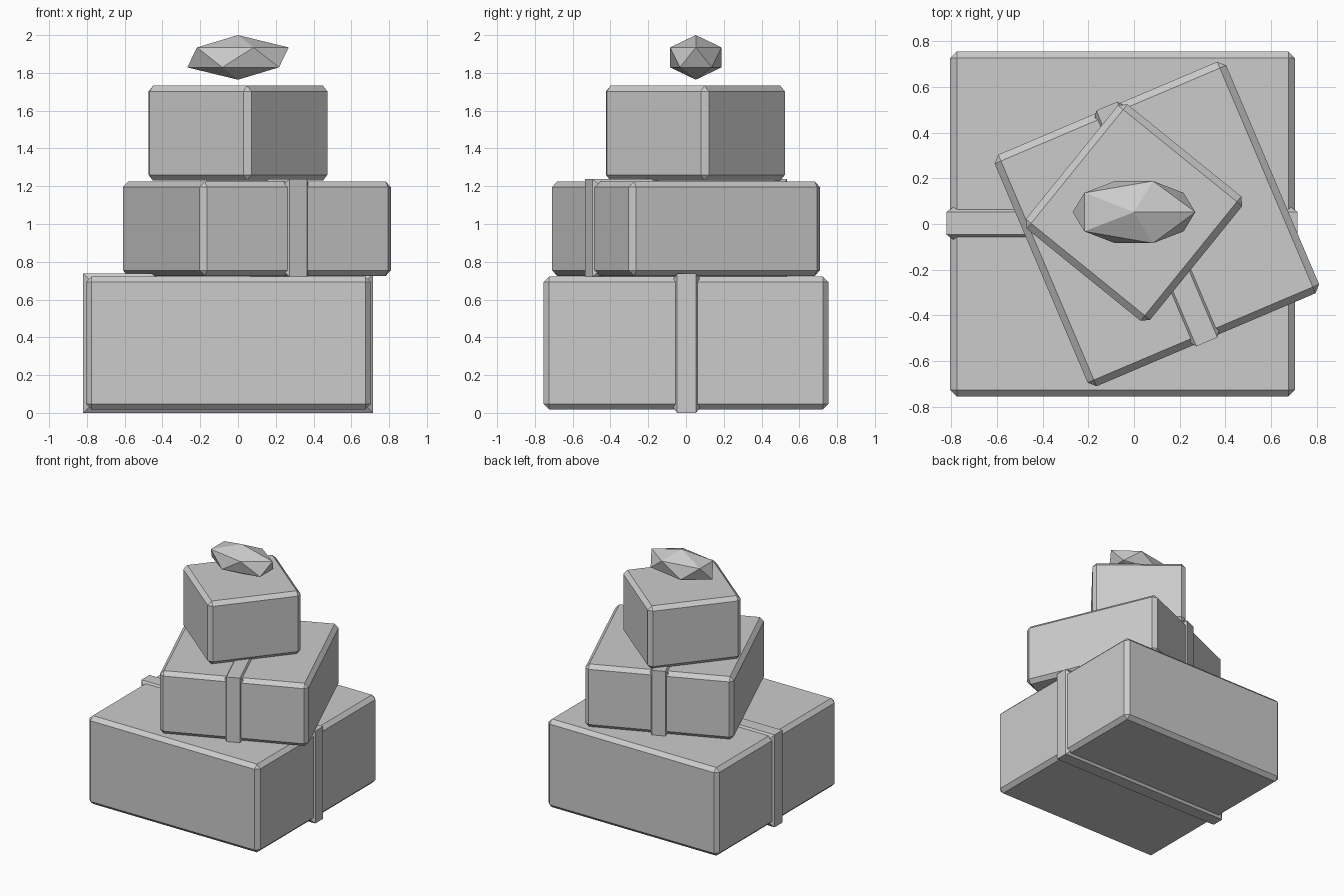
import bpy, bmesh, math

if "Cube" in bpy.data.objects:
    bpy.data.objects.remove(bpy.data.objects["Cube"])

grey = bpy.data.materials.new("light_grey")
grey.diffuse_color = (0.6, 0.6, 0.6, 1)
grey.use_nodes = True
grey.node_tree.nodes["Principled BSDF"].inputs["Base Color"].default_value = grey.diffuse_color


def make(name, bm, loc, angle=0):
    bmesh.ops.recalc_face_normals(bm, faces=bm.faces[:])
    me = bpy.data.meshes.new(name)
    bm.to_mesh(me)
    bm.free()
    me.materials.append(grey)
    ob = bpy.data.objects.new(name, me)
    ob.location = loc
    ob.rotation_euler.z = math.radians(angle)
    bpy.context.collection.objects.link(ob)
    return ob


# Gift box: a block with one flat chamfer on every edge
def box(name, size, z0, z1, x, y, angle=0, chamfer=0.03):
    bm = bmesh.new()
    bmesh.ops.create_cube(bm, size=1)
    bmesh.ops.scale(bm, vec=(size, size, z1 - z0), verts=bm.verts)
    bmesh.ops.bevel(bm, geom=bm.edges[:], offset=chamfer, segments=1,
                    affect='EDGES', clamp_overlap=True)
    return make(name, bm, (x, y, (z0 + z1) / 2), angle)


# Ribbon band: a slab along local x whose long edges taper inwards
def ribbon(name, length, z0, z1, x, y, angle=0):
    bm = bmesh.new()
    rings = []
    for v, inset in ((-0.075, 0.035), (-0.05, 0), (0.05, 0), (0.075, 0.035)):
        a, h = length / 2 - inset, (z1 - z0) / 2 - inset
        rings.append([bm.verts.new((sx * a, v, sz * h))
                      for sx, sz in ((-1, -1), (1, -1), (1, 1), (-1, 1))])
    for r, s in zip(rings, rings[1:]):
        for i in range(4):
            j = (i + 1) % 4
            bm.faces.new((r[i], r[j], s[j], s[i]))
    bm.faces.new(rings[0])
    bm.faces.new(rings[-1])
    return make(name, bm, (x, y, (z0 + z1) / 2), angle)


# Three stacked boxes, two with ribbons
box("bottom_box", 1.51, 0.018, 0.722, -0.05, 0)
ribbon("bottom_ribbon", 1.535, 0, 0.737, -0.052, 0.003)
box("middle_box", 1.10, 0.725, 1.225, 0.10, 0, 23)
ribbon("middle_ribbon", 1.12, 0.72, 1.238, 0.10, 0, 113)
box("top_box", 0.70, 1.23, 1.732, 0, 0.05, 51)

# Faceted bow floating on top
bm = bmesh.new()
bmesh.ops.create_icosphere(bm, subdivisions=1, radius=1)
bmesh.ops.scale(bm, vec=(0.3, 0.16, 0.118), verts=bm.verts)
make("bow", bm, (0, 0.052, 1.882))
